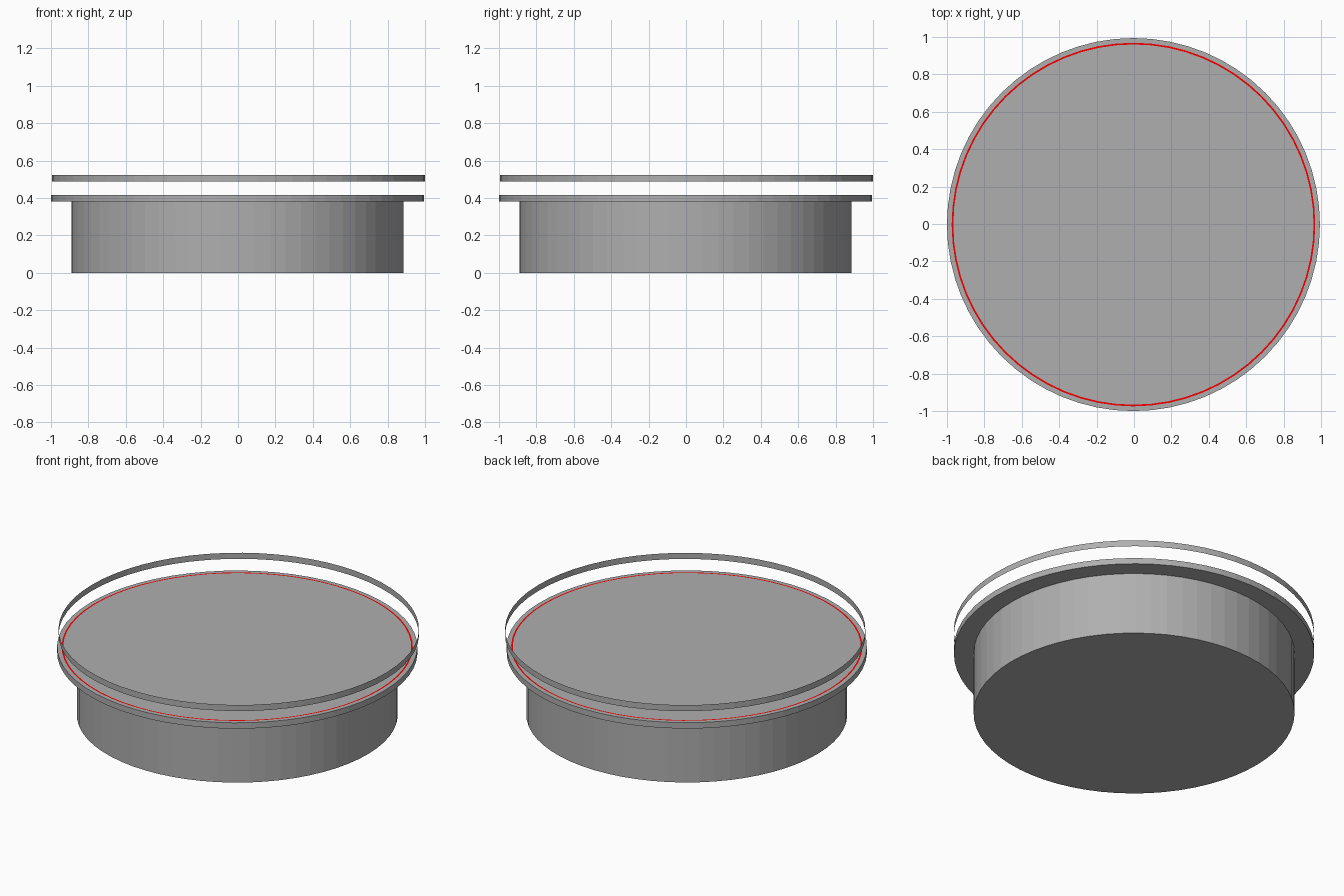
import bpy, bmesh, math

if "Cube" in bpy.data.objects:
    bpy.data.objects.remove(bpy.data.objects["Cube"])

SEG = 64


def material(name, color):
    mat = bpy.data.materials.new(name)
    mat.diffuse_color = (*color, 1)
    mat.use_nodes = True
    mat.node_tree.nodes["Principled BSDF"].inputs["Base Color"].default_value = mat.diffuse_color
    return mat


def lathe(name, profile, mat, c=0.0):
    """Revolve (radius, z) points around z; radius 0 closes with a flat cap."""
    bm = bmesh.new()
    rings = []
    for r, z in profile:
        if r > 0:
            rings.append([bm.verts.new((c + r * math.cos(2 * math.pi * i / SEG),
                                        c + r * math.sin(2 * math.pi * i / SEG), z))
                          for i in range(SEG)])
    for a, b in zip(rings, rings[1:]):
        for i in range(SEG):
            j = (i + 1) % SEG
            bm.faces.new((a[i], a[j], b[j], b[i]))
    if profile[0][0] == 0:
        bm.faces.new(rings[0][::-1])
    if profile[-1][0] == 0:
        bm.faces.new(rings[-1])
    mesh = bpy.data.meshes.new(name)
    bm.to_mesh(mesh)
    bm.free()
    mesh.materials.append(mat)
    obj = bpy.data.objects.new(name, mesh)
    bpy.context.collection.objects.link(obj)
    return obj


grey = material("dark_grey", (0.43, 0.43, 0.43))
red = material("red", (0.9, 0.0, 0.0))
OFF = 0.003  # the housing and the floating band are slightly off-centre

# Drum with its overhanging flange, open at the top
lathe("housing", [(0, 0), (0.888, 0), (0.888, 0.38), (0.997, 0.38),
                  (0.997, 0.416), (0.972, 0.416)], grey, -OFF)

# Thin red line inlaid in the flange, and the flat face inside it
lathe("red_line", [(0.972, 0.416), (0.963, 0.416)], red, -OFF)
lathe("face_disc", [(0.963, 0.416), (0, 0.416)], grey, -OFF)

# Thin open band floating above the flange
lathe("floating_band", [(0.997, 0.487), (0.997, 0.524)], grey, OFF)
